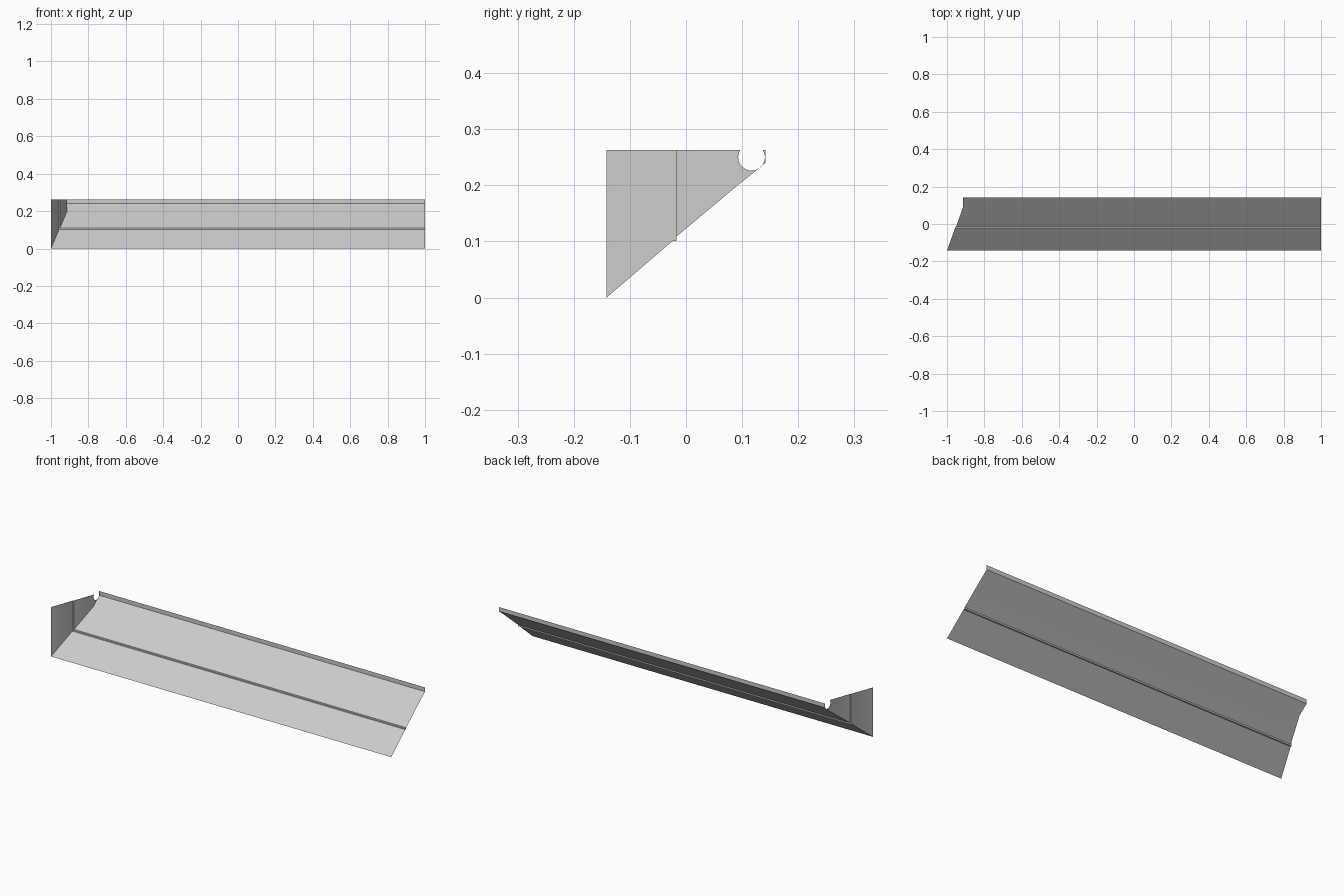
import bpy, bmesh, math

if "Cube" in bpy.data.objects:
    bpy.data.objects.remove(bpy.data.objects["Cube"])

TOP = 0.2625
BEND = 0.091
# stations along the section: x of the left edge, y, z of the sloped sheet
stations = [(-1.0, -0.1415, 0.0), (-0.957, -0.0235, 0.101), (-0.957, -0.0165, 0.101),
            (-0.952, -0.0165, 0.109), (-0.914, BEND, 0.199), (-0.914, 0.1415, 0.24)]


def make_sheet(name, polygons):
    bm = bmesh.new()
    for poly in polygons:
        bm.faces.new([bm.verts.new(p) for p in poly])
    bmesh.ops.remove_doubles(bm, verts=bm.verts, dist=1e-5)
    mesh = bpy.data.meshes.new(name)
    bm.to_mesh(mesh)
    bm.free()
    obj = bpy.data.objects.new(name, mesh)
    bpy.context.collection.objects.link(obj)
    bpy.ops.object.select_all(action='DESELECT')
    obj.select_set(True)
    bpy.context.view_layer.objects.active = obj
    bpy.ops.object.shade_smooth_by_angle(angle=math.radians(30))
    return obj


# sloped sheet with its small step, plus the upright back lip
profile = stations + [(-0.914, 0.1415, TOP)]
make_sheet("sloped_panel", [[(a[0], a[1], a[2]), (1, a[1], a[2]), (1, b[1], b[2]), (b[0], b[1], b[2])]
                            for a, b in zip(profile, profile[1:])])

# upright end wall following the slanted left edge
wall = [[a, b, (b[0], b[1], TOP), (a[0], a[1], TOP)] for a, b in zip(stations[:-1], stations[1:-1])]

# rear of the end wall with the round notch open at the top
cy, cz, r = 0.1168, 0.25, 0.0238
start = math.asin((TOP - cz) / r)
sweep = math.pi + 2 * start
steps = 24
arc = []
for i in range(steps + 1):
    t = start - sweep * i / steps
    arc.append((-0.914, cy + r * math.cos(t), cz + r * math.sin(t)))
wall.append([stations[-2], stations[-1], (-0.914, 0.1415, TOP)] + arc + [(-0.914, BEND, TOP)])
make_sheet("end_wall", wall)
